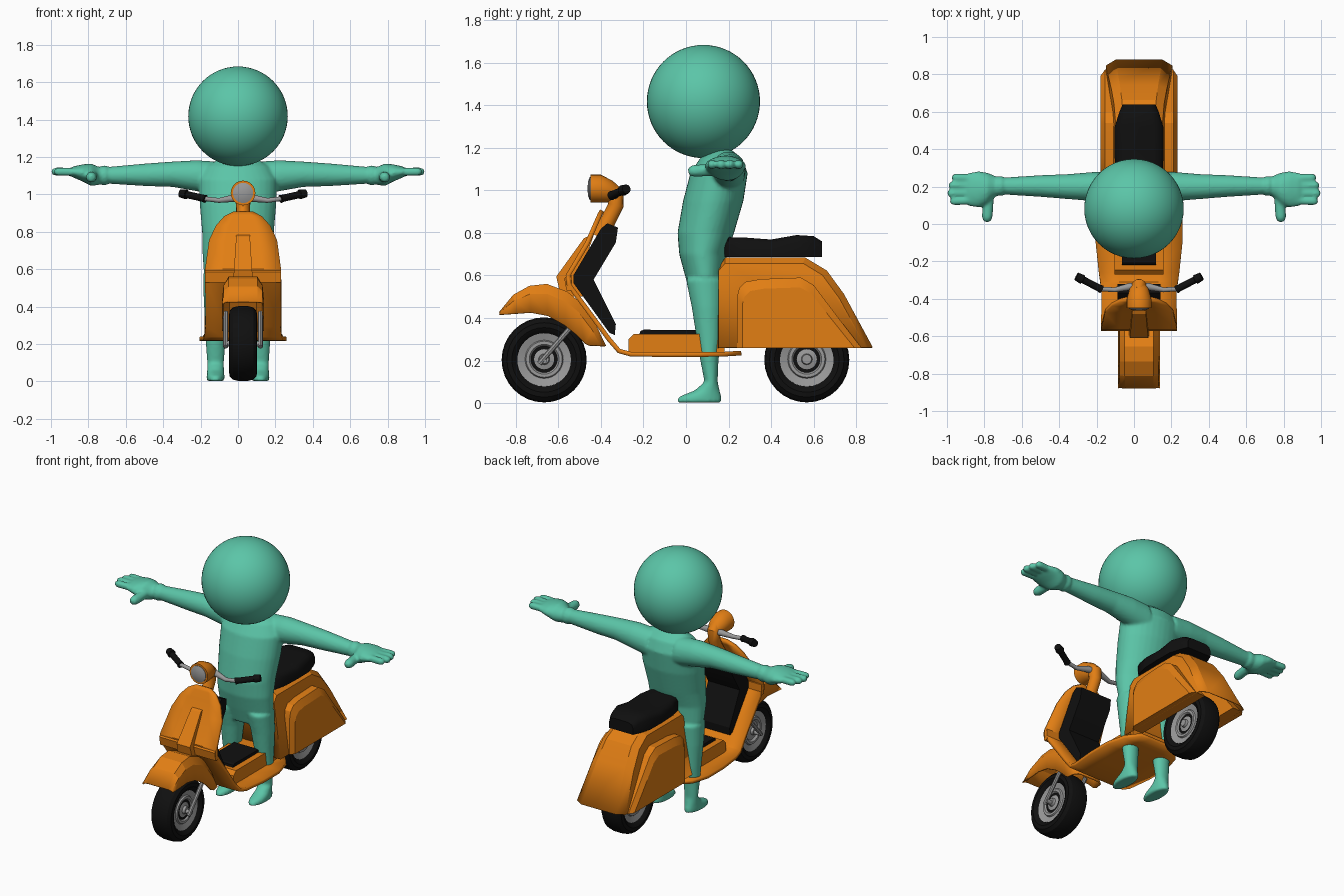
import bpy, bmesh, math
from mathutils import Vector

if "Cube" in bpy.data.objects:
    bpy.data.objects.remove(bpy.data.objects["Cube"])

CX = 0.027  # the scooter sits slightly off centre


def material(name, rgb):
    m = bpy.data.materials.new(name)
    m.diffuse_color = (*rgb, 1)
    m.use_nodes = True
    m.node_tree.nodes["Principled BSDF"].inputs["Base Color"].default_value = m.diffuse_color
    return m


TEAL = material("teal", (0.105, 0.56, 0.39))
ORANGE = material("orange", (0.76, 0.21, 0.007))
BLACK = material("black", (0.005, 0.005, 0.005))
GREY = material("grey", (0.32, 0.32, 0.32))


def activate(o):
    bpy.ops.object.select_all(action='DESELECT')
    o.select_set(True)
    bpy.context.view_layer.objects.active = o


def loft(name, rings, mat, dx=CX, closed=True, cap=True, thick=0, angle=30, open_bottom=False):
    """Skin a list of equal-length point rings."""
    bm = bmesh.new()
    vs = [[bm.verts.new(p) for p in r] for r in rings]
    n = len(rings[0])
    for a, b in zip(vs, vs[1:]):
        for i in range(n if closed else n - 1):
            j = (i + 1) % n
            bm.faces.new((a[i], a[j], b[j], b[i]))
    if cap and closed:
        bm.faces.new(vs[0][::-1])
        bm.faces.new(vs[-1])
    bmesh.ops.remove_doubles(bm, verts=bm.verts, dist=1e-5)
    bmesh.ops.recalc_face_normals(bm, faces=bm.faces)
    if open_bottom:
        down = [f for f in bm.faces if f.normal.z < -0.9]
        bmesh.ops.delete(bm, geom=down, context='FACES_ONLY')
    me = bpy.data.meshes.new(name)
    bm.to_mesh(me)
    bm.free()
    me.materials.append(mat)
    o = bpy.data.objects.new(name, me)
    bpy.context.collection.objects.link(o)
    o.location.x = dx
    if thick:
        md = o.modifiers.new("thickness", 'SOLIDIFY')
        md.thickness, md.offset = thick, 0
    if angle:
        activate(o)
        bpy.ops.object.shade_smooth_by_angle(angle=math.radians(angle))
    return o


def tube(name, pts, radii, mat, dx=CX, n=16, axis=None, angle=40):
    """Round or elliptical tube along a path; axis fixes the ring direction."""
    pts = [Vector(p) for p in pts]
    rings = []
    for i, p in enumerate(pts):
        t = Vector(axis) if axis else (pts[min(i + 1, len(pts) - 1)] - pts[max(i - 1, 0)]).normalized()
        u = Vector((0, 1, 0)) if abs(t.x) > 0.7 else Vector((1, 0, 0))
        u = (u - t * u.dot(t)).normalized()
        v = t.cross(u)
        r = radii[i] if isinstance(radii, (list, tuple)) else radii
        ru, rv = r if isinstance(r, tuple) else (r, r)
        rings.append([p + u * ru * math.cos(k * math.tau / n) + v * rv * math.sin(k * math.tau / n) for k in range(n)])
    return loft(name, rings, mat, dx, angle=angle)


def capsule(name, a, b, r, mat):
    a, b = Vector(a), Vector(b)
    d = (b - a).normalized() * r
    return tube(name, [a, b - d, b - d * 0.3, b - d * 0.05], [r, r, r * 0.72, r * 0.3], mat, 0)


def lathe(name, prof, y, z, mat, n=32):
    """Spin (x, radius) points about the x axis."""
    rings = [[(x, y + r * math.cos(k * math.tau / n), z + r * math.sin(k * math.tau / n)) for k in range(n)]
             for x, r in prof]
    return loft(name, rings, mat)


def prism(name, prof, hw, mat, hw2=None, angle=25):
    """Side profile (y, z) extruded across x; hw2 is the half width of the low end."""
    zs = [p[1] for p in prof]
    lo, hi = min(zs), max(zs)

    def w(z):
        return hw if hw2 is None else hw2 + (hw - hw2) * (z - lo) / (hi - lo)
    return loft(name, [[(s * w(z), y, z) for y, z in prof] for s in (-1, 1)], mat, angle=angle)


# ---- Figure: torso, legs, arms and hands merged into one smooth skin ----
parts = []
torso = [(.1, .5, .15, .075), (.09, .6, .185, .095), (.08, .7, .19, .112), (.093, .8, .192, .133),
         (.128, .95, .205, .142), (.155, 1.08, .21, .135), (.165, 1.15, .17, .1), (.165, 1.19, .1, .05)]
parts.append(tube("figure_body", [(0, y, z) for y, z, _, _ in torso], [r[2:] for r in torso],
                  TEAL, 0, 32, (0, 0, 1)))
leg = [(.1, .09, .58, .085, .09), (.112, .1, .45, .072, .073), (.118, .108, .3, .058, .058),
       (.12, .11, .2, .052, .043), (.12, .118, .1, .045, .031), (.12, .1, .06, .045, .058),
       (.12, .067, .03, .048, .1), (.12, .06, .002, .047, .108)]
arm = [(.1, .2, 1.085, .08, .09), (.22, .2, 1.1, .078, .083), (.35, .2, 1.108, .067, .068),
       (.5, .203, 1.105, .058, .06), (.72, .203, 1.102, .044, .043)]
cuff = [(.698, .203, 1.102, .046, .046), (.705, .203, 1.102, .053, .053),
        (.725, .203, 1.102, .053, .053), (.732, .203, 1.102, .046, .046)]
palm = [(.71, .203, 1.10, .038, .038), (.75, .2, 1.10, .06, .05), (.785, .19, 1.105, .085, .06),
        (.83, .185, 1.115, .097, .046), (.88, .185, 1.12, .09, .03), (.9, .185, 1.12, .075, .02)]
for s in (-1, 1):
    parts.append(tube("leg", [(s * r[0], r[1], r[2]) for r in leg], [r[3:] for r in leg], TEAL, 0, 24, (0, 0, 1)))
    for rows in (arm, cuff, palm):
        parts.append(tube("arm", [(s * r[0], r[1], r[2]) for r in rows], [r[3:] for r in rows], TEAL, 0, 24, (1, 0, 0)))
    for y, tip in ((.25, .975), (.207, .993), (.164, 1.0), (.121, .985)):
        parts.append(capsule("finger", (s * .83, y * .9 + .018, 1.12), (s * tip, y, 1.122), .022, TEAL))
    parts.append(capsule("thumb", (s * .775, .18, 1.1), (s * .787, .008, 1.09), .029, TEAL))
bpy.ops.object.select_all(action='DESELECT')
for p in parts:
    p.select_set(True)
body = parts[0]
bpy.context.view_layer.objects.active = body
bpy.ops.object.join()
body.modifiers.clear()
rm = body.modifiers.new("merge", 'REMESH')
rm.mode, rm.voxel_size, rm.use_smooth_shade = 'VOXEL', 0.009, True
sm = body.modifiers.new("soften", 'SMOOTH')
sm.factor, sm.iterations = 0.5, 4

# Head
bpy.ops.mesh.primitive_uv_sphere_add(segments=48, ring_count=32, radius=.266, location=(0, .082, 1.418))
head = bpy.context.object
head.name = "head"
head.data.materials.append(TEAL)
bpy.ops.object.shade_smooth()

# ---- Wheels ----
half = [(.045, .12), (.062, .13), (.075, .152), (.072, .175), (.055, .193), (.025, .2)]
tyre = half + [(-x, r) for x, r in reversed(half)]
rim = [(.066, 0), (.066, .022), (.05, .026), (.042, .06), (.054, .07), (.054, .085), (.045, .09), (.056, .128)]
rim = rim + [(-x, r) for x, r in reversed(rim)]
for label, y in (("front", -.667), ("rear", .568)):
    lathe(label + "_tyre", tyre + tyre[:1], y, .203, BLACK)
    lathe(label + "_rim", rim, y, .206, GREY)
tube("front_axle", [(-.1, -.667, .2), (.1, -.667, .2)], .014, GREY)
for s in (-1, 1):
    tube("front_fork", [(s * .093, -.69, .185), (s * .093, -.53, .37)], .013, GREY, n=8)

# ---- Front fender: faceted arch ----
hi = [(-.875, .425), (-.81, .505), (-.735, .547), (-.655, .556), (-.56, .52), (-.5, .47), (-.43, .37), (-.38, .268)]
lo = [(-.878, .415), (-.80, .42), (-.73, .425), (-.65, .41), (-.57, .365), (-.52, .325), (-.475, .28), (-.455, .27)]
rings = []
for h, l in zip(hi, lo):
    m = (l[0] + (h[0] - l[0]) * .7, l[1] + (h[1] - l[1]) * .7)
    side = [(.108, *l), (.1, *m), (.075, *h)]
    rings.append([(-x, y, z) for x, y, z in side] + side[::-1])
loft("front_fender", rings, ORANGE, closed=False, thick=.01, angle=15)

# ---- Leg shield flowing into the floor: bent sheet ----
sheet = [(-.395, .905, .05), (-.408, .88, .1), (-.43, .83, .145), (-.465, .75, .182), (-.555, .6, .203),
         (-.55, .555, .203), (-.362, .3, .2), (-.315, .245, .207), (-.26, .23, .215), (-.1, .228, .232),
         (.06, .228, .232), (.18, .23, .2), (.26, .235, .13)]
loft("leg_shield_and_floor", [[(f * w, y, z) for f in (-1, -.5, 0, .5, 1)] for y, z, w in sheet], ORANGE,
     closed=False, thick=.022)
prism("nose_cover", [(-.43, .8), (-.48, .775), (-.61, .595), (-.595, .53), (-.54, .5), (-.45, .5), (-.5, .6)],
      .035, ORANGE, .055)
prism("shield_lip", [(-.535, .6), (-.56, .6), (-.572, .585), (-.562, .53), (-.535, .53)], .203, ORANGE)
prism("shield_pad", [(-.40, .82), (-.37, .845), (-.32, .825), (-.33, .755), (-.435, .58), (-.33, .37),
                     (-.335, .32), (-.36, .33), (-.53, .565), (-.53, .6)], .115, BLACK)

# ---- Floor tunnel and mat ----
prism("floor_tunnel", [(-.27, .24), (-.27, .3), (-.245, .325), (.18, .325), (.18, .24)], .13, ORANGE)
prism("floor_mat", [(-.22, .32), (-.215, .338), (-.2, .345), (.05, .343), (.06, .32)], .09, BLACK)

# ---- Rear body: chamfered shell open underneath, with side cowls ----
outer = [(.155, .26), (.155, .63), (.185, .68), (.56, .68), (.66, .62), (.74, .51), (.875, .26)]
inner = [(.155, .26), (.155, .62), (.185, .655), (.55, .655), (.64, .6), (.72, .49), (.845, .26)]
edge = [[(s * (.085 + (.68 - z) * .095), y, z) for y, z in outer] for s in (-1, 1)]
flank = [[(s * (.12 + (.68 - z) * .13), y, z) for y, z in inner] for s in (-1, 1)]
loft("rear_body", [flank[0], edge[0], edge[1], flank[1]], ORANGE, thick=.008, angle=20, open_bottom=True)
cowl = [(.24, .26), (.24, .5), (.25, .54), (.28, .57), (.35, .583), (.54, .59), (.6, .555), (.74, .37), (.825, .26)]
small = [(.5 + (y - .5) * .9, .26 + (z - .26) * .86) for y, z in cowl]
for s, label in ((-1, "left"), (1, "right")):
    loft(label + "_cowl", [[(s * x, y, z) for y, z in p] for x, p in ((.11, cowl), (.183, cowl), (.205, small))],
         ORANGE, angle=20)

# ---- Seat ----
seat = [(.18, .75, .085), (.2, .78, .108), (.28, .778, .127), (.4, .769, .132), (.52, .79, .13),
        (.6, .785, .105), (.64, .76, .088)]
loft("seat", [[(-w, y, .687), (-w, y, t - .035), (-.88 * w, y, t - .01), (-.6 * w, y, t), (.6 * w, y, t),
               (.88 * w, y, t - .01), (w, y, t - .035), (w, y, .687)] for y, t, w in seat], BLACK, angle=45)

# ---- Steering head, lamp and handlebar ----
tube("steering_neck", [(0, -.41, .78), (0, -.365, .86), (0, -.33, .93), (0, -.335, .985), (0, -.36, 1.02)],
     [.045, .036, .037, .042, .03], ORANGE)
tube("headlamp_shell", [(0, -.45, 1.008), (0, -.45, 1.008), (0, -.40, 1.008), (0, -.345, .995), (0, -.31, .98)],
     [.055, .066, .066, .05, .025], ORANGE, n=24, axis=(0, 1, 0))
tube("headlamp_lens", [(0, -.44, 1.008), (0, -.453, 1.008), (0, -.46, 1.008), (0, -.463, 1.008)],
     [.054, .054, .035, .01], GREY, n=24, axis=(0, 1, 0))
tube("handlebar", [(-.21, -.347, .978), (-.13, -.352, .968), (-.05, -.335, .98), (.05, -.335, .98),
                   (.13, -.352, .968), (.21, -.347, .978)], [.012, .013, .02, .02, .013, .012], GREY)
for s, label in ((-1, "left"), (1, "right")):
    tube(label + "_grip", [(s * .2, -.35, .976), (s * .215, -.342, .98), (s * .3, -.298, .999),
                           (s * .302, -.297, 1.0), (s * .335, -.28, 1.006)],
         [.022, .019, .019, .026, .022], BLACK, n=12)
